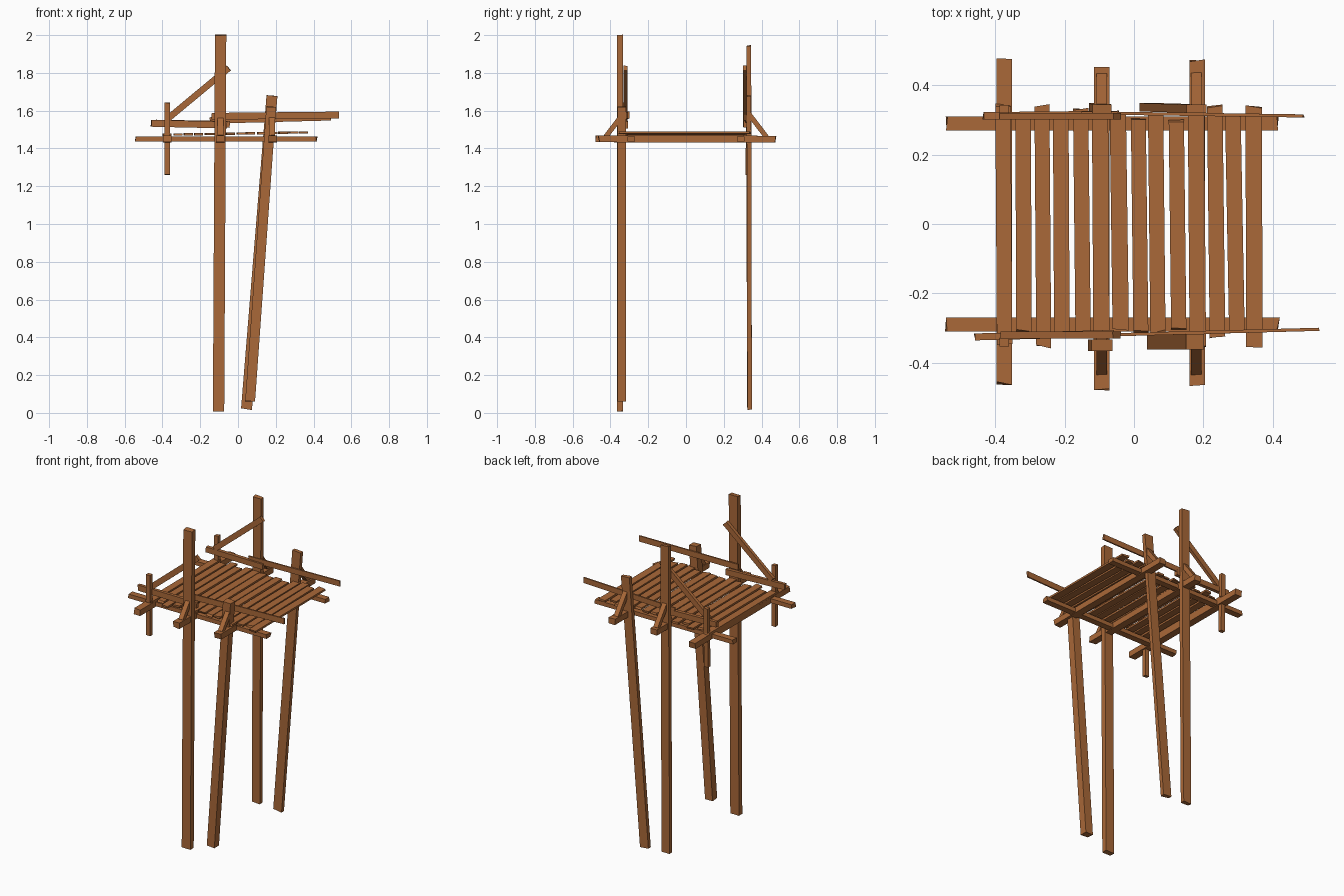
import bpy
import random
from mathutils import Vector

random.seed(4)
wood = bpy.data.materials.new("brown wood")
wood.diffuse_color = (0.40, 0.14, 0.04, 1)

FACES = [(0, 3, 2, 1), (4, 5, 6, 7), (0, 1, 5, 4),
         (1, 2, 6, 5), (2, 3, 7, 6), (3, 0, 4, 7)]


def beam(name, p, q, a, b, side, rough=0.003):
    """Rough-cut timber from p to q; a = size along side, b = size across it."""
    p, q, s = Vector(p), Vector(q), Vector(side)
    d = (q - p).normalized()
    s = (s - d * s.dot(d)).normalized()
    t = d.cross(s)
    verts = []
    for end in (p, q):
        for i, j in ((-1, -1), (1, -1), (1, 1), (-1, 1)):
            cut = d * random.uniform(-rough, rough)
            verts.append(end + s * (i * a / 2) + t * (j * b / 2) + cut)
    me = bpy.data.meshes.new(name)
    me.from_pydata(verts, [], FACES)
    me.materials.append(wood)
    ob = bpy.data.objects.new(name, me)
    bpy.context.collection.objects.link(ob)
    return ob


X, Y = (1, 0, 0), (0, 1, 0)

# Tall posts and leaning legs
beam("front_tall_post", (-0.103, -0.35, 0.01), (-0.092, -0.35, 2.0), 0.06, 0.033, X)
beam("back_tall_post", (-0.103, 0.336, 0.03), (-0.092, 0.332, 1.945), 0.055, 0.026, X)
beam("front_leaning_leg", (0.064, -0.34, 0.06), (0.176, -0.34, 1.62), 0.052, 0.046, X)
beam("back_leaning_leg", (0.045, 0.337, 0.02), (0.18, 0.333, 1.68), 0.058, 0.024, X)

# Short posts at the left end
beam("front_short_post", (-0.375, -0.342, 1.26), (-0.375, -0.342, 1.64), 0.028, 0.024, X)
beam("back_short_post", (-0.375, 0.326, 1.26), (-0.375, 0.332, 1.63), 0.028, 0.024, X)

# Long bearers along the sides
for s, n in ((-1, "front"), (1, "back")):
    beam(n + "_bearer", (-0.54, s * 0.29, 1.449), (0.415, s * 0.29, 1.449),
         0.04, 0.026, Y, 0.006)

# Cross beams sticking out past the posts
for x, y0, y1 in ((-0.375, -0.46, 0.475), (-0.093, -0.475, 0.448), (0.183, -0.462, 0.47)):
    beam("cross_beam", (x, y0, 1.451), (x, y1, 1.449), 0.045, 0.036, X, 0.006)

# Deck planks, uneven in length
lows = [-.345, -.31, -.355, -.315, -.32, -.335, -.305, -.312, -.31, -.305, -.355, -.325, -.31, -.355]
highs = [.345, .31, .34, .31, .33, .335, .315, .30, .31, .30, .33, .34, .31, .34]
for i, (lo, hi) in enumerate(zip(lows, highs)):
    x = -0.375 + i * 0.0555
    z = 1.473 + i * 0.0009
    w = random.uniform(0.043, 0.048)
    beam("deck_plank", (x + random.uniform(0, 0.007), lo, z),
         (x - random.uniform(0, 0.007), hi, z), w, 0.012, X, 0.006)

# Small knee braces from the cross beam ends to the posts
for x in (-0.093, 0.18):
    for s in (-1, 1):
        beam("knee_brace", (x, s * 0.425, 1.462), (x, s * 0.335, 1.58), 0.03, 0.026, X)

# Diagonal braces up to the tall posts
for s, n, y in ((-1, "front", -0.32), (1, "back", 0.311)):
    beam(n + "_diagonal_brace", (-0.375, y, 1.555), (-0.05, y, 1.825), 0.02, 0.034, Y)

# Hand rails, two per side
beam("front_left_rail", (-0.46, -0.326, 1.533), (-0.06, -0.316, 1.524), 0.02, 0.036, Y)
beam("back_left_rail", (-0.435, 0.312, 1.535), (-0.045, 0.316, 1.528), 0.022, 0.034, Y)
beam("front_right_rail", (-0.14, -0.322, 1.57), (0.535, -0.304, 1.577), 0.009, 0.036, Y)
beam("back_right_rail", (-0.15, 0.321, 1.548), (0.49, 0.312, 1.565), 0.009, 0.034, Y)
